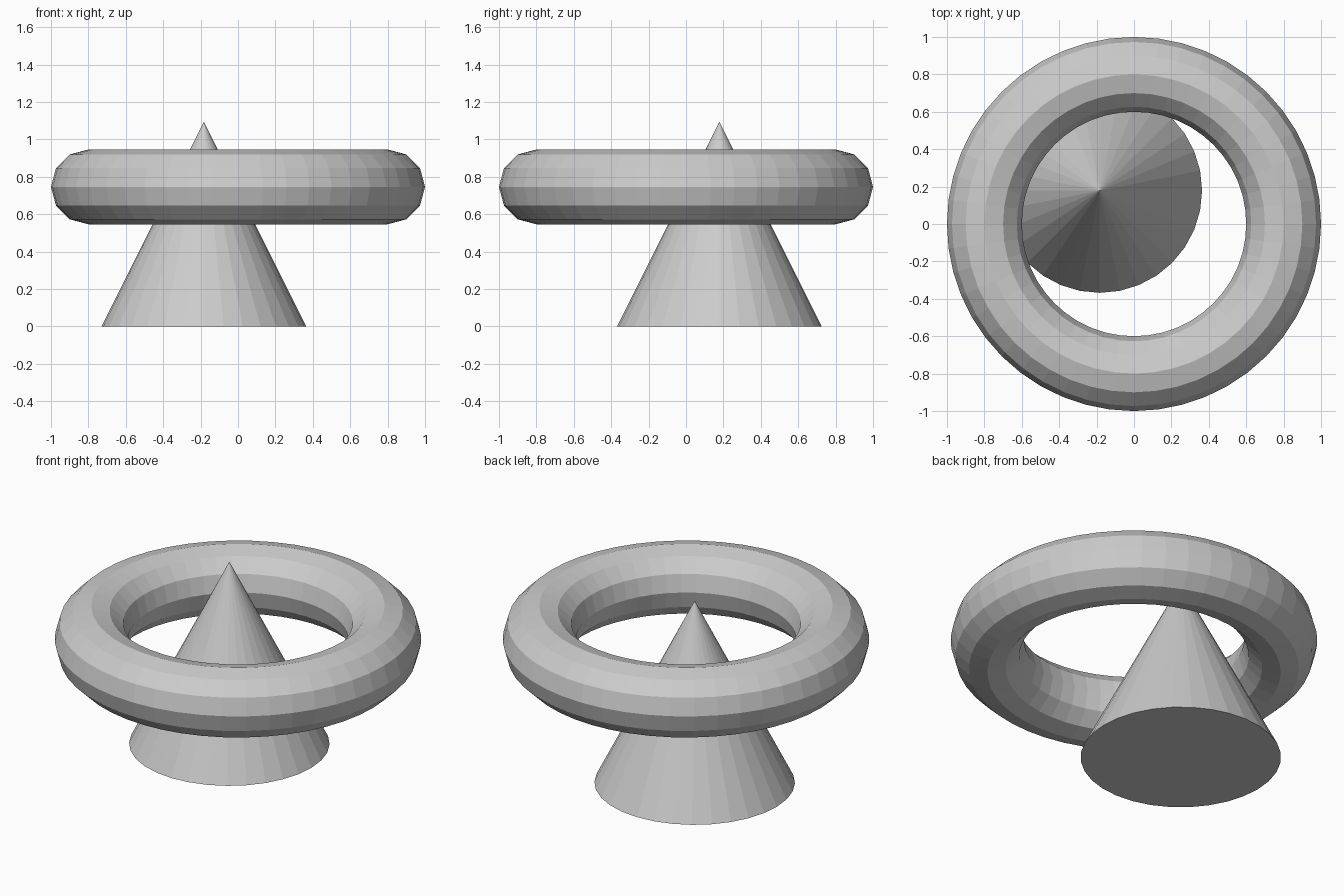
import bpy

if "Cube" in bpy.data.objects:
    bpy.data.objects.remove(bpy.data.objects["Cube"])

# Cone standing on the ground, off centre
CONE_R = 0.547
bpy.ops.mesh.primitive_cone_add(vertices=32, radius1=CONE_R, radius2=0,
                                depth=2 * CONE_R,
                                location=(-0.183, 0.179, CONE_R))
bpy.context.object.name = "cone"

# Flat ring hanging around the cone
bpy.ops.mesh.primitive_torus_add(major_segments=48, minor_segments=12,
                                 major_radius=0.8, minor_radius=0.2,
                                 location=(0, 0, 0.746))
bpy.context.object.name = "ring"

# Faceted look
for obj in bpy.data.objects:
    for poly in obj.data.polygons:
        poly.use_smooth = False
